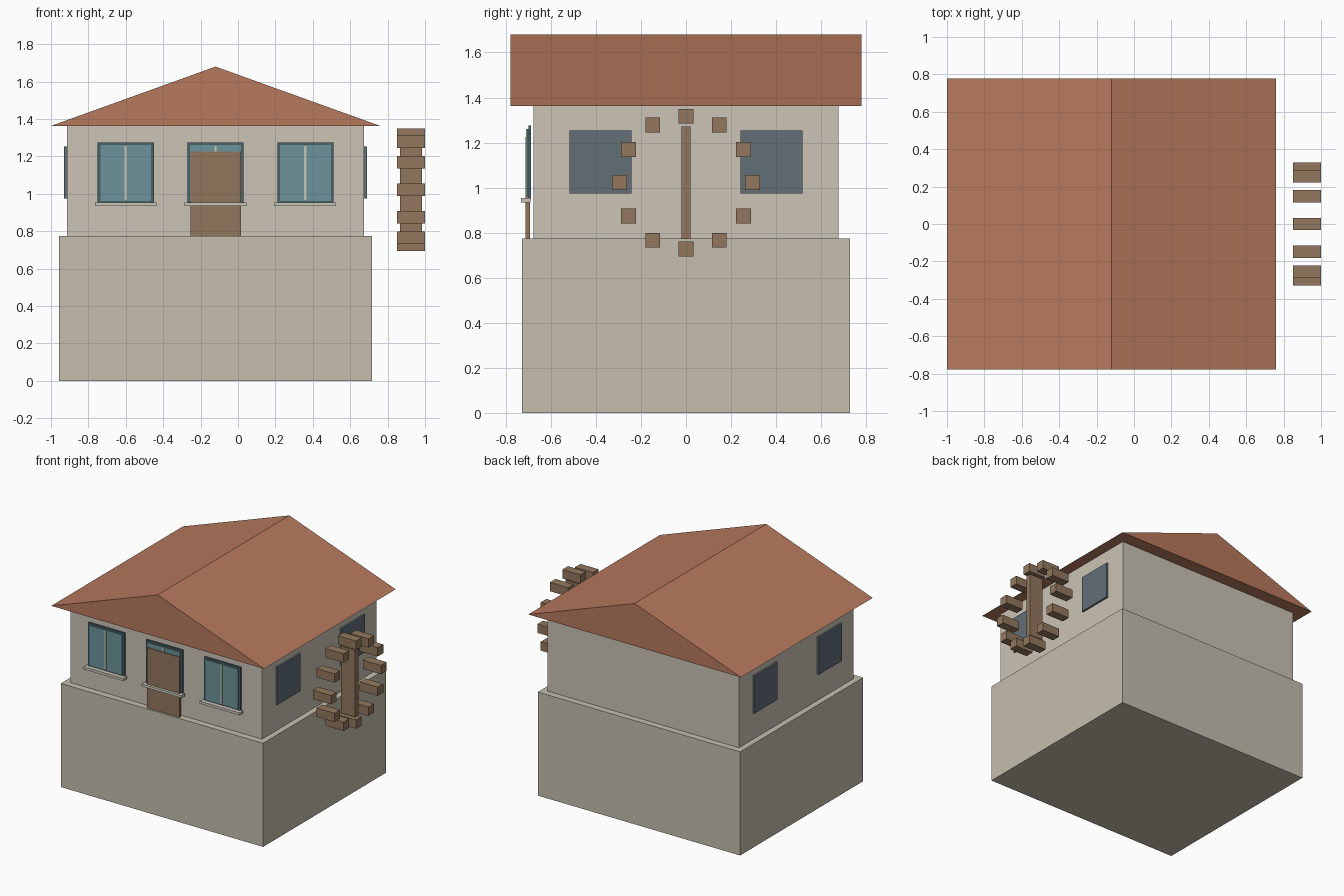
import bpy, bmesh, math

if "Cube" in bpy.data.objects:
    bpy.data.objects.remove(bpy.data.objects["Cube"])

CX = -0.12  # house centre line


def mat(name, r, g, b):
    m = bpy.data.materials.new(name)
    m.diffuse_color = tuple((c / 255) ** 2.2 for c in (r, g, b)) + (1,)
    m.use_nodes = True
    m.node_tree.nodes["Principled BSDF"].inputs["Base Color"].default_value = m.diffuse_color
    return m


STONE = mat("stone", 196, 189, 172)
PLASTER = mat("plaster", 202, 194, 180)
TILE = mat("roof_tile", 182, 121, 94)
WOOD = mat("wood", 145, 119, 94)
GLASS = mat("glass", 108, 146, 153)
FRAME = mat("dark_frame", 72, 98, 106)
PANE = mat("side_pane", 97, 110, 119)
TRIM = mat("trim", 200, 197, 184)


def finish(name, bm, material):
    bmesh.ops.recalc_face_normals(bm, faces=bm.faces)
    me = bpy.data.meshes.new(name)
    bm.to_mesh(me)
    bm.free()
    me.materials.append(material)
    ob = bpy.data.objects.new(name, me)
    bpy.context.collection.objects.link(ob)
    return ob


def box(name, x, y, z, material):
    """Box from (min, max) ranges on each axis."""
    bm = bmesh.new()
    bmesh.ops.create_cube(bm, size=1)
    for v in bm.verts:
        v.co = [r[0] if c < 0 else r[1] for c, r in zip(v.co, (x, y, z))]
    return finish(name, bm, material)


def around(c, half):
    return (c - half, c + half)


# Stone base and upper walls
box("base", around(CX, 0.837), around(0, 0.727), (0, 0.775), STONE)
box("upper_walls", around(CX, 0.793), around(0, 0.678), (0.775, 1.365), PLASTER)

# Gabled roof: triangular profile extruded front to back
bm = bmesh.new()
profile = [(CX - 0.88, 1.363), (CX + 0.88, 1.363), (CX, 1.68)]
face = bm.faces.new([bm.verts.new((x, -0.778, z)) for x, z in profile])
ext = bmesh.ops.extrude_face_region(bm, geom=[face])["geom"]
bmesh.ops.translate(bm, vec=(0, 1.556, 0),
                    verts=[e for e in ext if isinstance(e, bmesh.types.BMVert)])
finish("roof", bm, TILE)

# Front windows with frame, glass, mullion and sill
for i, x in enumerate((CX - 0.48, CX, CX + 0.48), 1):
    box(f"window_frame_{i}", around(x, 0.15), (-0.70, -0.687), (0.95, 1.275), FRAME)
    box(f"window_glass_{i}", around(x, 0.136), (-0.706, -0.695), (0.962, 1.261), GLASS)
    box(f"window_mullion_{i}", around(x, 0.006), (-0.71, -0.70), (0.962, 1.261), TRIM)
    box(f"window_sill_{i}", around(x, 0.165), (-0.732, -0.69), (0.934, 0.953), TRIM)

# Front door
box("door", around(CX, 0.135), (-0.713, -0.693), (0.775, 1.225), WOOD)

# Side windows, two on each side wall
for side, s in (("right", 1), ("left", -1)):
    for end, y in (("front", -0.38), ("back", 0.38)):
        xs = sorted((CX + s * 0.795, CX + s * 0.809))
        box(f"{side}_{end}_window", xs, around(y, 0.137), (0.974, 1.254), PANE)

# Water wheel: central plank with twelve paddles
WX, WZ, R = 0.925, 1.022, 0.295
box("wheel_plank", around(WX, 0.058), around(0, 0.02), around(WZ, 0.25), WOOD)
for i in range(12):
    a = math.radians(30 * i)
    box(f"wheel_paddle_{i + 1}", around(WX, 0.075),
        around(R * math.cos(a), 0.033), around(WZ + R * math.sin(a), 0.033), WOOD)
